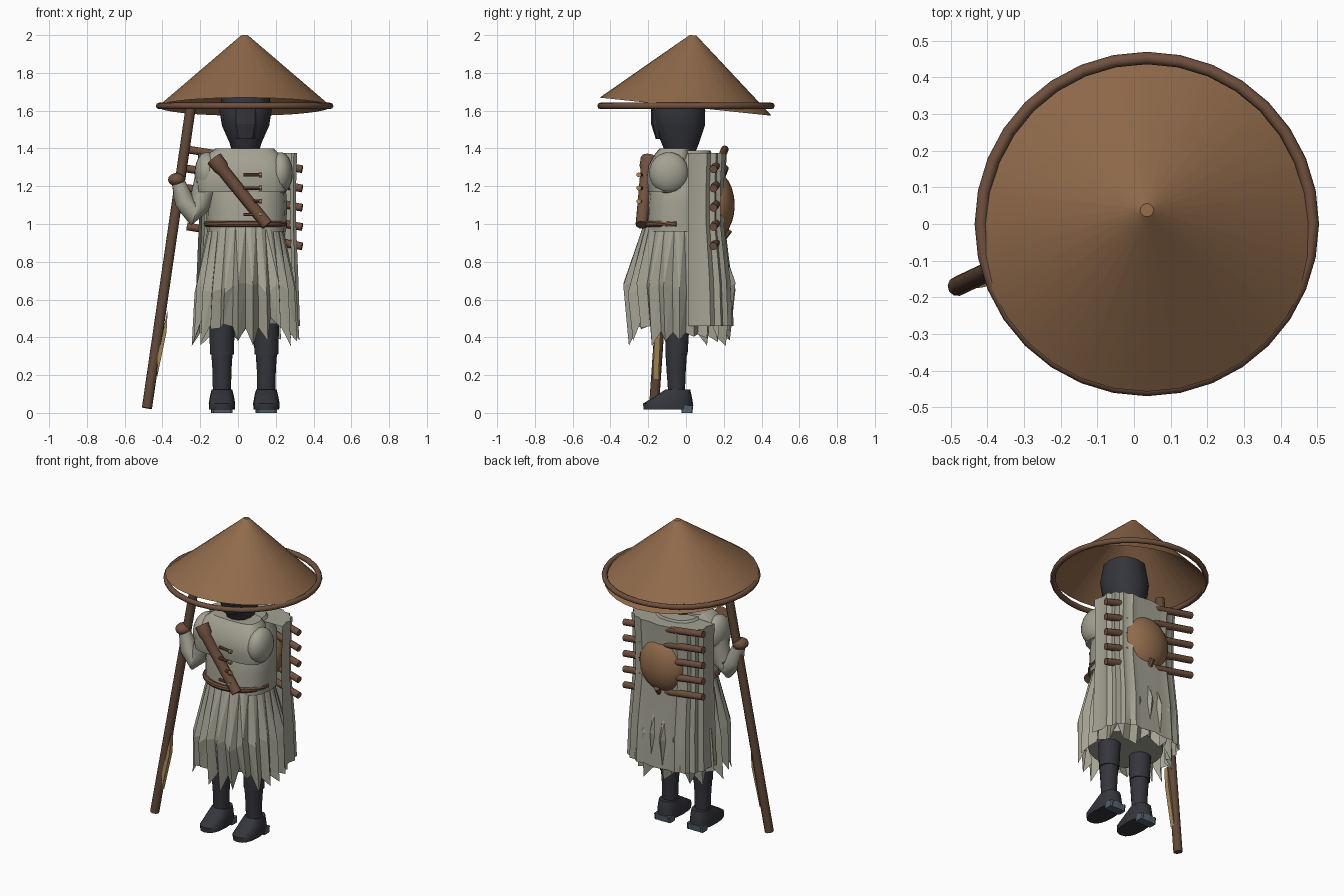
import bpy, bmesh, math, random
from math import sin, cos, pi
from mathutils import Vector

random.seed(4)
if "Cube" in bpy.data.objects:
    bpy.data.objects.remove(bpy.data.objects["Cube"])


def material(name, r, g, b):
    m = bpy.data.materials.new(name)
    m.use_nodes = True
    m.diffuse_color = (r, g, b, 1)
    m.node_tree.nodes["Principled BSDF"].inputs["Base Color"].default_value = (r, g, b, 1)
    return m


STRAW = material("straw", .28, .145, .07)
WOOD = material("wood", .16, .08, .048)
STAFF = material("dark_wood", .12, .065, .04)
CLOTH = material("linen", .37, .36, .29)
DARK = material("charcoal", .035, .036, .045)
STEEL = material("steel", .09, .12, .15)
TAN = material("tan", .42, .27, .11)


def finish(name, bm, mat, smooth=True):
    bmesh.ops.recalc_face_normals(bm, faces=bm.faces)
    me = bpy.data.meshes.new(name)
    bm.to_mesh(me)
    bm.free()
    ob = bpy.data.objects.new(name, me)
    bpy.context.collection.objects.link(ob)
    me.materials.append(mat)
    if smooth:
        bpy.ops.object.select_all(action='DESELECT')
        ob.select_set(True)
        bpy.context.view_layer.objects.active = ob
        bpy.ops.object.shade_smooth_by_angle(angle=math.radians(40))
    return ob


def skin(bm, rings, closed=True, caps=True):
    """Bridge rings of points into a surface."""
    rows = [[bm.verts.new(p) for p in ring] for ring in rings]
    n = len(rows[0])
    for a, b in zip(rows, rows[1:]):
        for i in range(n if closed else n - 1):
            j = (i + 1) % n
            bm.faces.new((a[i], a[j], b[j], b[i]))
    if caps:
        bm.faces.new(rows[0])
        bm.faces.new(rows[-1])
    return rows


def tube(name, points, radii, mat, sides=10):
    """Round tube through points, one radius per point."""
    pts = [Vector(p) for p in points]
    rings = []
    for i, p in enumerate(pts):
        d = (pts[min(i + 1, len(pts) - 1)] - pts[max(i - 1, 0)]).normalized()
        u = d.cross(Vector((.1, 1, .2))).normalized()
        v = d.cross(u)
        rings.append([p + radii[i] * (u * cos(2 * pi * k / sides) + v * sin(2 * pi * k / sides))
                      for k in range(sides)])
    bm = bmesh.new()
    skin(bm, rings)
    return finish(name, bm, mat)


def loft(name, sections, mat, sides=16, power=1.0, smooth=True):
    """Stack of rounded sections: (x, y, z, radius_x, radius_y)."""
    def bend(t):
        return math.copysign(abs(t) ** power, t)
    bm = bmesh.new()
    skin(bm, [[(x + rx * bend(cos(2 * pi * k / sides)), y + ry * bend(sin(2 * pi * k / sides)), z)
               for k in range(sides)] for x, y, z, rx, ry in sections])
    return finish(name, bm, mat, smooth)


def ball(name, centre, size, mat):
    bm = bmesh.new()
    bmesh.ops.create_uvsphere(bm, u_segments=20, v_segments=12, radius=1)
    for v in bm.verts:
        v.co = Vector(centre) + Vector(a * b for a, b in zip(v.co, size))
    return finish(name, bm, mat)


# Tilted straw hat, open below, with a level rim hoop
bm = bmesh.new()
bmesh.ops.create_cone(bm, segments=32, radius1=.458, radius2=.018, depth=.38, cap_ends=False)
top = [e for e in bm.edges if all(v.co.z > 0 for v in e.verts)]
bmesh.ops.contextual_create(bm, geom=top)
hat = finish("hat", bm, STRAW)
hat.location = (.035, .018, 1.81)
hat.rotation_euler.x = -.105
bpy.ops.mesh.primitive_torus_add(major_segments=32, minor_segments=8, major_radius=.453,
                                 minor_radius=.017, location=(.035, 0, 1.625))
hoop = bpy.context.object
hoop.name = "hat_hoop"
hoop.data.materials.append(WOOD)
bpy.ops.object.shade_smooth()

# Hooded head
loft("head", [(.04, -.03, 1.38, .07, .08), (.04, -.03, 1.43, .085, .1),
              (.04, -.035, 1.52, .125, .135), (.04, -.04, 1.6, .138, .142),
              (.04, -.04, 1.72, .12, .12)], DARK, 12, .85)
loft("face_wrap", [(.04, -.14, 1.45, .05, .02), (.04, -.15, 1.53, .07, .035),
                   (.04, -.15, 1.64, .075, .035)], DARK, 8, 1, False)

# Torso and shawl over the shoulders
loft("torso", [(.045, -.03, .96, .21, .18), (.045, -.03, 1.1, .215, .175),
               (.045, -.01, 1.3, .2, .17), (.035, 0, 1.39, .13, .13)], CLOTH, 16, .8)
loft("shawl", [(.02, -.095, 1.17, .235, .105), (.02, -.095, 1.24, .243, .115),
               (.02, -.09, 1.31, .23, .11), (.03, -.07, 1.37, .19, .095),
               (.035, -.06, 1.4, .155, .08)], CLOTH, 20, .6)
for side, x in (("left", .225), ("right", -.165)):
    ball(side + "_shoulder", (x, -.09, 1.27), (.065, .105, .11), CLOTH)

# Back cape: a U-shaped sheet with soft folds, closed over the top
bm = bmesh.new()
rings = []
for z, w, d in ((.46, .27, .235), (.7, .262, .225), (1, .25, .19), (1.2, .25, .19), (1.375, .255, .2)):
    ring = []
    for k in range(21):
        a = pi * k / 20
        fold = 1 + .03 * cos(k * pi)
        ring.append((.05 + w * fold * math.copysign(abs(cos(a)) ** .6, cos(a)),
                     .01 + d * fold * sin(a) ** .6 if 0 < k < 20 else .01, z))
    rings.append(ring)
rows = skin(bm, rings, closed=False, caps=False)
bm.faces.new(rows[-1])
finish("cape", bm, CLOTH)

# Pleated skirt with a ragged hem
n = 22
bm = bmesh.new()
rows = []
for z, rx, ry, depth, ragged in ((1.0, .195, .19, .02, 0), (.66, .27, .3, .09, .03), (.41, .285, .27, .1, .06)):
    row = []
    for k in range(2 * n):
        a = pi * k / n
        s = 1 - depth * (k % 2) * 1.4
        drop = random.uniform(-ragged, ragged) + (.05 * (k % 2) if z < .5 else 0)
        row.append((.04 + rx * s * cos(a), -.035 + ry * s * sin(a), z + drop))
    rows.append([bm.verts.new(p) for p in row])
for a, b in zip(rows, rows[1:]):
    for i in range(2 * n):
        j = (i + 1) % (2 * n)
        quad = (a[i], a[j], b[j], b[i])
        split = (0, 2) if i % 2 else (1, 3)
        if split == (0, 2):
            bm.faces.new((quad[0], quad[1], quad[2]))
            bm.faces.new((quad[0], quad[2], quad[3]))
        else:
            bm.faces.new((quad[0], quad[1], quad[3]))
            bm.faces.new((quad[1], quad[2], quad[3]))
finish("skirt", bm, CLOTH, False)
loft("skirt_lining", [(.04, -.03, .47, .23, .21), (.04, -.03, .62, .22, .23)], CLOTH, 20)

# Belt wrapping the front of the waist
tube("belt", [(.04 + .205 * cos(a), -.05 + .18 * sin(a), 1.0)
              for a in [pi + pi * k / 12 for k in range(13)]], [.017] * 13, WOOD, 8)

# Club slung across the chest and the small pegs beside it
tube("chest_club", [(-.125, -.195, 1.345), (-.09, -.205, 1.3), (-.08, -.207, 1.285), (.155, -.235, .995)],
     [.045, .042, .034, .032], WOOD)
for k in range(4):
    z = 1.26 - .07 * k
    tube("chest_peg", [(.03, -.235, z), (.125, -.245, z)], [.009, .009], WOOD, 8)
    tube("chest_peg_tip", [(.11, -.25, z), (.128, -.25, z)], [.013, .013], TAN, 8)

# Back shell with five slanted slats
ball("back_shell", (.05, .15, 1.1), (.165, .108, .178), STRAW)
for k in range(5):
    z = 1.395 - .102 * k
    tube("back_slat", [(-.27, .205, z), (.04, .185, z - .05), (.34, .145, z - .105)], [.021] * 3, WOOD, 10)
tube("shell_peg", [(.05, .2, .93), (.05, .23, .97)], [.018, .018], WOOD, 8)

# Bent right arm gripping the staff
tube("right_sleeve", [(-.16, -.08, 1.24), (-.2, -.09, 1.1), (-.235, -.1, 1.05), (-.285, -.1, 1.12), (-.315, -.1, 1.22)],
     [.07, .06, .06, .055, .036], CLOTH, 12)
ball("right_hand", (-.325, -.1, 1.235), (.045, .05, .035), WOOD)

# Walking staff with a split pale sliver
foot, head = Vector((-.482, -.17, .025)), Vector((-.25, -.06, 1.62))
tube("staff", [foot, head], [.027, .027], STAFF, 10)
bm = bmesh.new()
sliver = [(-.372, -.165, .55), (-.378, -.165, .43), (-.43, -.175, .18), (-.425, -.175, .3)]
skin(bm, [sliver, [(x, y + .03, z) for x, y, z in sliver]])
finish("staff_sliver", bm, TAN, False)

# Legs, boots and heel clasps
for side, x in (("left", .15), ("right", -.085)):
    loft(side + "_thigh", [(x, -.05, .31, .063, .06), (x, -.045, .55, .07, .07)], DARK, 14)
    loft(side + "_shin", [(x, -.05, .1, .048, .045), (x, -.052, .22, .05, .052), (x, -.052, .31, .056, .058)], DARK, 14)
    loft(side + "_boot", [(x, -.095, .018, .068, .13), (x, -.095, .05, .07, .132), (x, -.065, .09, .063, .095),
                          (x, -.042, .125, .054, .064)], DARK, 16, .8)
    for name, cx, sx in (("heel_clasp", x, .055), ("outer_stud", x + .045, .012), ("inner_stud", x - .045, .012)):
        loft(side + "_" + name, [(cx, .005, 0, sx, .028), (cx, .005, .04, sx, .034)], STEEL, 8, .4, False)
